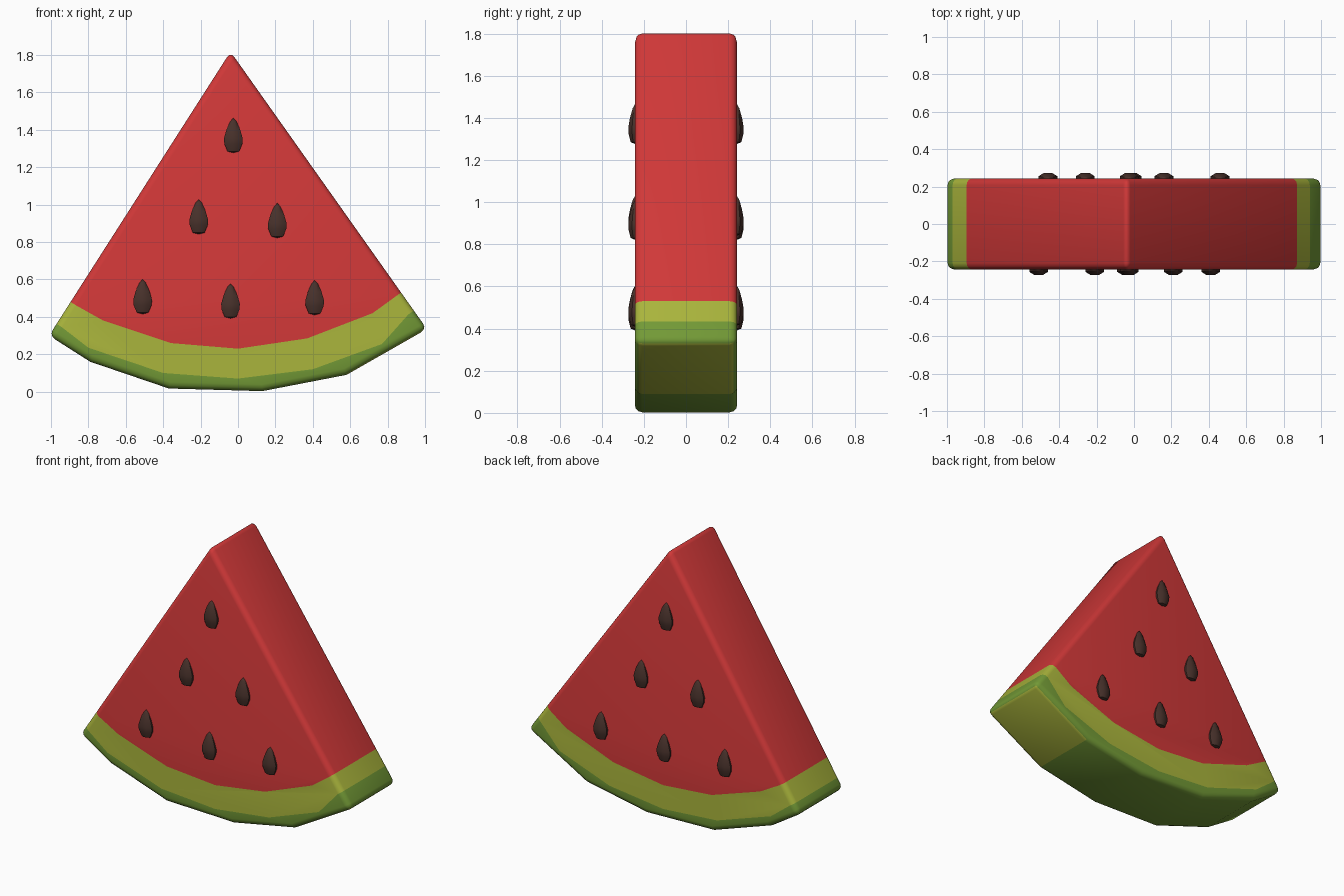
import bpy, bmesh, math
from mathutils import Vector

if "Cube" in bpy.data.objects:
    bpy.data.objects.remove(bpy.data.objects["Cube"])


def material(name, rgb):
    m = bpy.data.materials.new(name)
    m.diffuse_color = (*rgb, 1)
    m.use_nodes = True
    m.node_tree.nodes["Principled BSDF"].inputs["Base Color"].default_value = m.diffuse_color
    return m


RED = material("red flesh", (0.64, 0.04, 0.04))
PALE = material("pale green rind", (0.40, 0.46, 0.045))
GREEN = material("green skin", (0.17, 0.32, 0.037))
SEED = material("dark brown seed", (0.065, 0.031, 0.024))


def finish(name, bm, mats, angle):
    bmesh.ops.recalc_face_normals(bm, faces=bm.faces)
    me = bpy.data.meshes.new(name)
    bm.to_mesh(me)
    bm.free()
    for m in mats:
        me.materials.append(m)
    me.shade_smooth()
    me.set_sharp_from_angle(angle=math.radians(angle))
    ob = bpy.data.objects.new(name, me)
    bpy.context.collection.objects.link(ob)
    return ob


# Front profile (x, z): apex, flesh line, rind line, outer skin
HALF = 0.243
APEX, TIP_L, TIP_R = (-0.04, 1.818), (-1.01, 0.30), (1.01, 0.335)


def on_side(tip, x):
    t = (x - tip[0]) / (APEX[0] - tip[0])
    return (x, tip[1] + t * (APEX[1] - tip[1]))


flesh = [on_side(TIP_L, -0.895), (-0.72, 0.38), (-0.36, 0.26), (0, 0.23),
         (0.37, 0.285), (0.72, 0.42), on_side(TIP_R, 0.872)]
rind = [on_side(TIP_L, -0.97), (-0.80, 0.235), (-0.40, 0.10), (0, 0.07),
        (0.40, 0.12), (0.77, 0.255), on_side(TIP_R, 0.94)]
skin = [TIP_L, (-0.79, 0.16), (-0.37, 0.017), (0.13, 0.003), (0.58, 0.09), TIP_R]

# Slice: both caps in three bands, joined by side strips
bm = bmesh.new()
caps = []
for y in (-HALF, HALF):
    def row(pts):
        return [bm.verts.new((x, y, z)) for x, z in pts]
    a, f, r, s = row([APEX]), row(flesh), row(rind), row(skin)
    for index, loop in enumerate((a + f, f + r[::-1], r + s[::-1])):
        bm.faces.new(loop).material_index = index
    caps.append(a + [f[0], r[0]] + s + [r[-1], f[-1]])
count = len(caps[0])
strip_mat = [0, 1, 2] + [2] * (len(skin) - 1) + [2, 1, 0]
for i in range(count):
    j = (i + 1) % count
    face = bm.faces.new((caps[0][i], caps[0][j], caps[1][j], caps[1][i]))
    face.material_index = strip_mat[i]
bmesh.ops.recalc_face_normals(bm, faces=bm.faces)

# Round the rim and the three corners
sharp = [e for e in bm.edges if e.calc_face_angle(0) > math.radians(50)]
bmesh.ops.bevel(bm, geom=sharp, offset=0.035, segments=3, profile=0.5,
                affect='EDGES', clamp_overlap=True, material=-1)

# Pale patch on the underside at the right end
bm.normal_update()
for face in bm.faces:
    c, n = face.calc_center_median(), face.normal
    if c.x > 0.6 and n.z < -0.5 and abs(n.y) < 0.3:
        face.material_index = 1
finish("melon_slice", bm, (RED, PALE, GREEN), 40)

# Seeds: flattened eight-sided teardrops on both faces
TEAR = [(0.034, -0.085), (0.052, -0.045), (0.054, -0.015), (0.040, 0.03), (0.018, 0.075)]


def seed(name, x, y, z):
    bm = bmesh.new()
    rings = []
    for r, h in TEAR:
        ring = []
        for k in range(8):
            t = math.radians(22.5 + 45 * k)
            ring.append(bm.verts.new((r * math.cos(t), r * 0.62 * math.sin(t), h)))
        rings.append(ring)
    for lo, hi in zip(rings, rings[1:]):
        for k in range(8):
            m = (k + 1) % 8
            bm.faces.new((lo[k], lo[m], hi[m], hi[k]))
    for ring, h in ((rings[0], -0.093), (rings[-1], 0.093)):
        pole = bm.verts.new((0, 0, h))
        for k in range(8):
            bm.faces.new((ring[k], ring[(k + 1) % 8], pole))
    finish(name, bm, (SEED,), 50).location = Vector((x, y, z))


spots = [(-0.025, 1.37), (-0.21, 0.935), (0.21, 0.915),
         (-0.51, 0.508), (-0.04, 0.485), (0.41, 0.503)]
for i, (x, z) in enumerate(spots, 1):
    seed(f"front_seed_{i}", x, -HALF, z)
    seed(f"back_seed_{i}", -0.05 - x, HALF, z)
